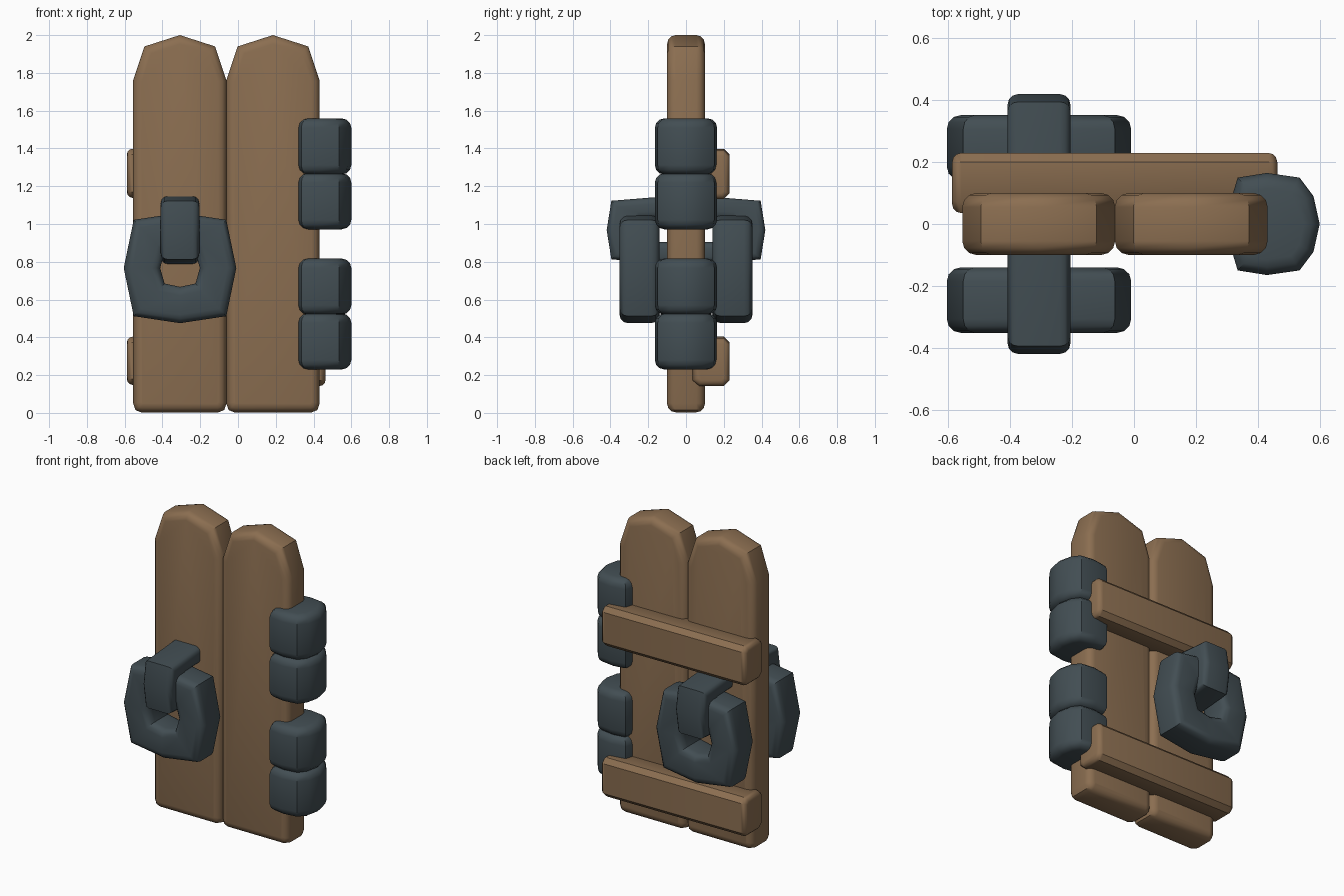
import bpy, bmesh, math

if "Cube" in bpy.data.objects:
    bpy.data.objects.remove(bpy.data.objects["Cube"])


def material(name, rgb):
    m = bpy.data.materials.new(name)
    m.diffuse_color = (*rgb, 1)
    m.use_nodes = True
    m.node_tree.nodes["Principled BSDF"].inputs["Base Color"].default_value = m.diffuse_color
    return m


WOOD = material("brown wood", (0.26, 0.157, 0.082))
IRON = material("dark iron", (0.055, 0.076, 0.087))


def prism(name, outer, place, depth, bevel, mat, inner=None):
    """Extrude an outline (optionally with a hole) and round its rims.
    place(u, v, w) maps the profile and depth to world space."""
    bm = bmesh.new()
    n = len(outer)

    def loop(pts, w):
        return [bm.verts.new(place(u, v, w)) for u, v in pts]

    o = [loop(outer, w) for w in depth]
    loops = [o]
    if inner:
        i = [loop(inner, w) for w in depth]
        loops.append(i)
        for e in (0, 1):
            for k in range(n):
                j = (k + 1) % n
                bm.faces.new((o[e][k], o[e][j], i[e][j], i[e][k]))
    else:
        bm.faces.new(o[0])
        bm.faces.new(o[1])
    for a, b in loops:
        for k in range(n):
            j = (k + 1) % n
            bm.faces.new((a[k], a[j], b[j], b[k]))
    bmesh.ops.recalc_face_normals(bm, faces=bm.faces[:])
    rims = [bm.edges.get((lp[k], lp[(k + 1) % n]))
            for pair in loops for lp in pair for k in range(n)]
    bmesh.ops.bevel(bm, geom=rims, offset=bevel, segments=3, profile=0.5,
                    affect='EDGES', clamp_overlap=True)
    bmesh.ops.recalc_face_normals(bm, faces=bm.faces[:])
    me = bpy.data.meshes.new(name)
    bm.to_mesh(me)
    bm.free()
    me.materials.append(mat)
    ob = bpy.data.objects.new(name, me)
    bpy.context.collection.objects.link(ob)
    bpy.ops.object.select_all(action='DESELECT')
    ob.select_set(True)
    bpy.context.view_layer.objects.active = ob
    bpy.ops.object.shade_smooth_by_angle(angle=math.radians(40))
    return ob


def octagon(a, b, c, d):
    """Eight points: side a, top b, corner (c, d)."""
    return [(a, 0), (c, d), (0, b), (-c, d), (-a, 0), (-c, -d), (0, -b), (c, -d)]


# Two upright planks with pointed tops
half = [(0.205, 0.003), (0.235, 0.015), (0.247, 0.05), (0.247, 1.76), (0.187, 1.94)]
plank = half + [(0, 2.0)] + [(-x, z) for x, z in reversed(half)]
for side, cx in (("left", -0.308), ("right", 0.185)):
    prism(side + "_plank", plank, lambda u, v, w, c=cx: (c + u, w, v),
          (-0.1, 0.1), 0.045, WOOD)

# Cross battens on the back
for label, z0, z1 in (("lower", 0.145, 0.4), ("upper", 1.135, 1.395)):
    h = (z1 - z0) / 2
    bat = [(0.035, -h + 0.03), (0.07, -h), (0.2, -h), (0.23, -h + 0.03),
           (0.23, h - 0.03), (0.2, h), (0.07, h), (0.035, h - 0.03)]
    prism(label + "_batten", bat,
          lambda u, v, w, c=(z0 + z1) / 2: (w, u, c + v - 0.006 * w),
          (-0.588, 0.463), 0.03, WOOD)

# Hinge knuckles, two per hinge
side_pts = [(0.32, 0.1), (0.335, 0.15), (0.43, 0.165), (0.535, 0.15), (0.58, 0.09)]
knuckle = [(x, -y) for x, y in side_pts] + [(0.6, 0)] + list(reversed(side_pts))
for label, z0 in (("lower", 0.23), ("upper", 0.972)):
    for k in range(2):
        zb = z0 + k * 0.29
        prism(f"{label}_hinge_knuckle_{k + 1}", knuckle,
              lambda u, v, w: (u, v, w), (zb, zb + 0.297), 0.05, IRON)

# Pull rings on the front and back
for label, s in (("front", -1), ("back", 1)):
    prism(label + "_ring", octagon(0.298, 0.292, 0.245, 0.255),
          lambda u, v, w, s=s: (-0.307 + u, s * w, 0.767 + v),
          (0.14, 0.352), 0.045, IRON, octagon(0.105, 0.1, 0.082, 0.082))

# Staple link passing through the plank and holding both rings
prism("ring_staple", octagon(0.42, 0.187, 0.395, 0.155),
      lambda u, v, w: (w, u, 0.968 + v), (-0.409, -0.205), 0.035, IRON,
      octagon(0.26, 0.068, 0.235, 0.06))
